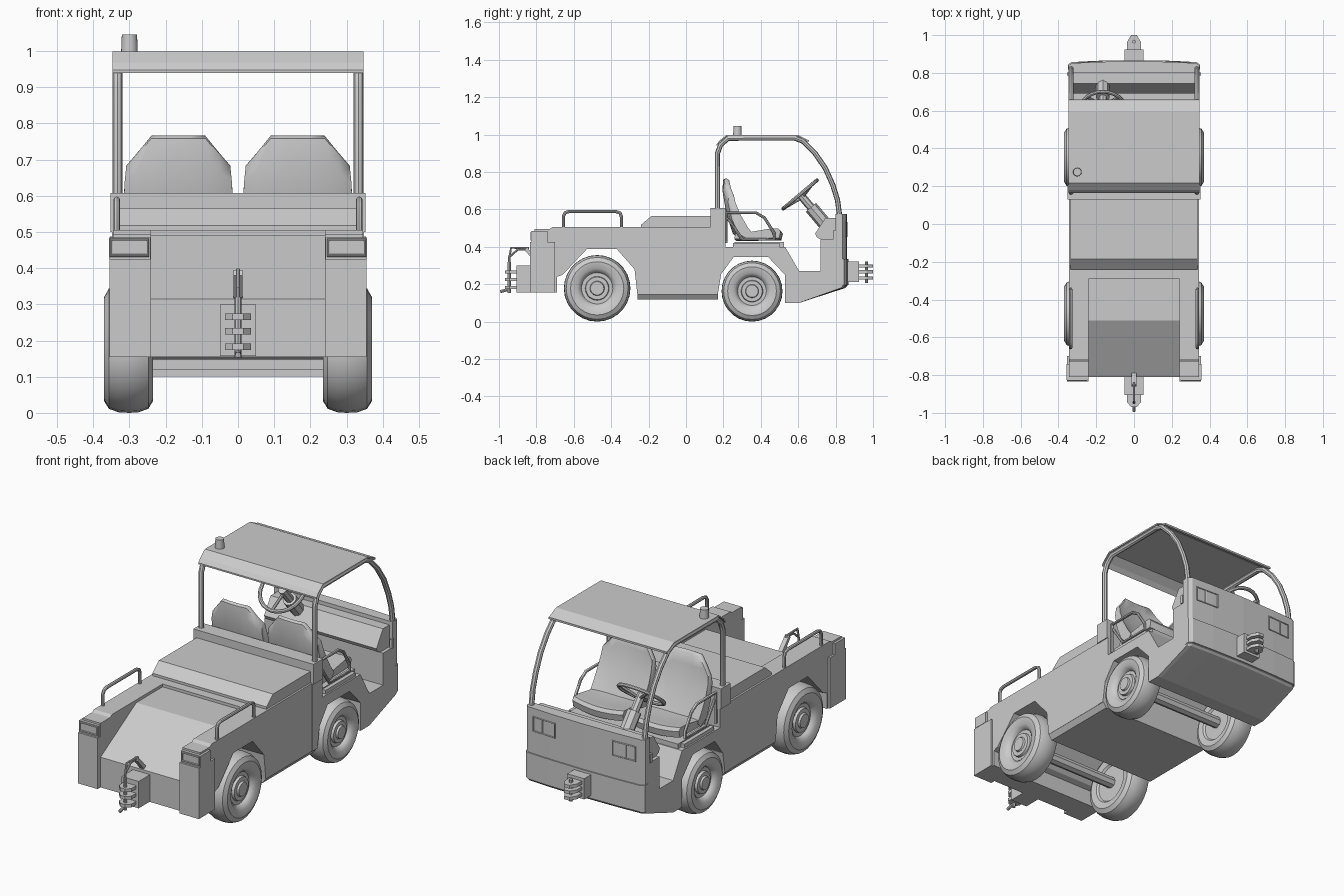
import bpy, bmesh
from math import radians, pi, sin, cos
from mathutils import Vector

if "Cube" in bpy.data.objects:
    bpy.data.objects.remove(bpy.data.objects["Cube"])


def mesh(name, bm, smooth=None):
    bmesh.ops.recalc_face_normals(bm, faces=bm.faces)
    me = bpy.data.meshes.new(name)
    bm.to_mesh(me)
    bm.free()
    ob = bpy.data.objects.new(name, me)
    bpy.context.collection.objects.link(ob)
    if smooth:
        shade(ob, smooth)
    return ob


def shade(ob, angle):
    bpy.ops.object.select_all(action='DESELECT')
    ob.select_set(True)
    bpy.context.view_layer.objects.active = ob
    bpy.ops.object.shade_smooth_by_angle(angle=radians(angle))


def loft(name, pts, xs, warp=None, smooth=None):
    """Extrude a (y, z) profile through x stations, optionally warping points."""
    bm = bmesh.new()
    rows = [[bm.verts.new(warp(x, y, z) if warp else (x, y, z)) for y, z in pts] for x in xs]
    for a, b in zip(rows, rows[1:]):
        for i in range(len(pts)):
            j = (i + 1) % len(pts)
            bm.faces.new((a[i], a[j], b[j], b[i]))
    bm.faces.new(rows[0])
    bm.faces.new(rows[-1])
    return mesh(name, bm, smooth)


def box(name, x, y, z, bevel=0):
    bm = bmesh.new()
    bmesh.ops.create_cube(bm, size=1)
    for v in bm.verts:
        v.co = [(r[0] + r[1]) / 2 + c * (r[1] - r[0]) for r, c in zip((x, y, z), v.co)]
    if bevel:
        bmesh.ops.bevel(bm, geom=bm.edges[:], offset=bevel, segments=2, affect='EDGES', profile=0.5)
    return mesh(name, bm)


def tube(name, pts, r, closed=False):
    cu = bpy.data.curves.new(name, 'CURVE')
    cu.dimensions = '3D'
    cu.bevel_depth, cu.bevel_resolution, cu.use_fill_caps = r, 2, True
    sp = cu.splines.new('POLY')
    sp.points.add(len(pts) - 1)
    for p, c in zip(sp.points, pts):
        p.co = (*c, 1)
    sp.use_cyclic_u = closed
    ob = bpy.data.objects.new(name, cu)
    bpy.context.collection.objects.link(ob)
    bpy.ops.object.select_all(action='DESELECT')
    ob.select_set(True)
    bpy.context.view_layer.objects.active = ob
    bpy.ops.object.convert(target='MESH')
    shade(bpy.context.object, 40)


def wheel(name, s, y, z, r):
    # lathe section: (radius, x) from inner side to stepped hub
    sec = [(0, .25), (r * .55, .25), (r * .6, .24), (r * .8, .235), (r * .93, .248), (r * .99, .275), (r, .30),
           (r * .99, .33), (r * .93, .357), (r * .8, .37), (r * .6, .366), (r * .5, .352), (r * .47, .34),
           (r * .36, .34), (r * .34, .353), (r * .22, .353), (r * .2, .363), (0, .363)]
    n = 28
    bm = bmesh.new()
    rings = [[bm.verts.new((s * x, y + q * sin(2 * pi * k / n), z - q * cos(2 * pi * k / n)))
              for k in range(n)] for q, x in sec]
    for a, b in zip(rings, rings[1:]):
        for k in range(n):
            bm.faces.new((a[k], a[(k + 1) % n], b[(k + 1) % n], b[k]))
    bmesh.ops.remove_doubles(bm, verts=bm.verts, dist=1e-5)
    mesh(name, bm, 35)


# Rear chassis: sloped middle and two raised sides sharing the wheel arch
arch = [(.13, .145), (-.26, .145), (-.275, .28), (-.37, .388), (-.53, .388), (-.66, .25), (-.69, .24), (-.69, .155)]
loft("rear_deck", [(.13, .505), *arch, (-.81, .155), (-.81, .315), (-.51, .49), (-.29, .49), (-.29, .505)], [-.24, .24])
side = [(.13, .505), *arch, (-.81, .155), (-.81, .495), (-.73, .495), (-.715, .505)]
for s in (1, -1):
    loft("rear_side", side, [s * .24, s * .345])
    box("rear_corner", sorted((s * .24, s * .355)), (-.835, -.70), (.155, .425))
    box("rear_lamp_housing", sorted((s * .242, s * .357)), (-.825, -.74), (.425, .485))
    x0, x1 = s * .25, s * .35
    tube("rear_lamp_frame", [(x0, -.826, .435), (x1, -.826, .435), (x1, -.826, .478), (x0, -.826, .478)], .005, True)

# Belly pan with chamfered sides
bm = bmesh.new()
lo, hi = ([bm.verts.new((sx * w, y, z)) for sx, y in ((-1, -.26), (1, -.26), (1, .17), (-1, .17))]
          for w, z in ((.325, .118), (.345, .146)))
for k in range(4):
    bm.faces.new((lo[k], lo[(k + 1) % 4], hi[(k + 1) % 4], hi[k]))
bm.faces.new(lo)
bm.faces.new(hi)
mesh("belly_pan", bm)

# Battery cover
loft("battery_cover", [(-.24, .5), (-.24, .518), (-.185, .565), (.14, .565), (.14, .5)], [-.335, .335])


# Cab tub with bowed nose panel
def bow(x, y, z):
    if y > .82:
        y += .012 - .1 * x * x - (.012 if abs(x) > .34 else 0)
    return x, y, z


loft("cab_tub", [(.13, .145), (.17, .145), (.188, .255), (.255, .345), (.44, .345), (.53, .25), (.53, .10),
                 (.605, .10), (.84, .18), (.85, .19), (.85, .575), (.80, .575), (.80, .44), (.72, .44), (.72, .27),
                 (.605, .27), (.53, .40), (.21, .40), (.21, .55), (.13, .55)],
     [-.348, -.33, -.2, 0, .2, .33, .348], bow)
loft("nose_bumper", [(.83, .19), (.856, .195), (.856, .335), (.83, .335)], [-.35, -.33, -.2, 0, .2, .33, .35], bow)
loft("dashboard", [(.70, .45), (.69, .47), (.745, .555), (.81, .555), (.81, .43), (.74, .43)], [-.33, .33])
box("seat_back_wall", (-.353, .353), (.13, .21), (.50, .607))
box("seat_platform", (-.32, .32), (.26, .525), (.395, .425))

# Seats
for s in (1, -1):
    def bucket(u, y, z, s=s):
        a = abs(u)
        h = 1 if a < .56 else 1 - .28 * (a - .55) / .45
        zz = .47 + (z - .47) * h
        return s * .165 + u * (.152 - .1 * max(0, zz - .6)), y + .03 * a ** 3, zz

    def pad(u, y, z, s=s):
        return s * .165 + u * .148, y - .012 * u * u, z + .012 * u * u
    us = [-1, -.8, -.55, -.25, 0, .25, .55, .8, 1]
    loft("seat_back", [(.30, .43), (.25, .47), (.215, .58), (.195, .70), (.198, .758), (.212, .766), (.226, .755),
                       (.235, .70), (.262, .61), (.295, .53), (.325, .47)], us, bucket, 50)
    loft("seat_cushion", [(.27, .43), (.28, .475), (.36, .468), (.46, .485), (.505, .487), (.518, .47), (.51, .435)],
         us, pad, 50)

# Wheels and axles
for y, z, r, n in ((-.475, .178, .178, "rear"), (.353, .163, .163, "front")):
    for s in (1, -1):
        wheel(n + "_wheel", s, y, z, r)
    tube(n + "_axle", [(-.26, y, z), (.26, y, z)], .03)

# Roof, beacon and roof frame
top = [(.163, .947), (.18, .968), (.218, .999), (.595, .999), (.655, .97)]
loft("roof", top + [(y, z - .008) for y, z in reversed(top)], [-.347, .347])
box("roof_front_lip", (-.347, .347), (.645, .658), (.962, .972))
bm = bmesh.new()
bmesh.ops.create_cone(bm, cap_ends=True, segments=20, radius1=.023, radius2=.021, depth=.05)
bmesh.ops.translate(bm, verts=bm.verts, vec=(-.30, .275, 1.021))
mesh("beacon", bm, 40)
for s in (1, -1):
    x = s * .333
    tube("roof_frame", [(x, y, z) for y, z in ((.168, .57), (.168, .90), (.185, .945), (.225, .98), (.58, .982),
                        (.625, .965), (.69, .90), (.745, .82), (.785, .73), (.81, .65), (.822, .56))], .014)
    x = s * .335
    tube("rear_handrail", [(x, y, z) for y, z in ((-.655, .50), (-.655, .565), (-.645, .583), (-.625, .589),
                           (-.375, .589), (-.352, .58), (-.345, .56), (-.345, .50))], .009)
    x = s * .325
    tube("hip_guard", [(x, y, z) for y, z in ((.215, .42), (.215, .582), (.375, .582), (.42, .555), (.47, .475),
                       (.472, .44), (.30, .44), (.225, .55))], .008)
    box("hip_guard_foot", sorted((s * .31, s * .34)), (.25, .50), (.40, .42))
    # Headlamp frames and side marker
    tube("headlamp_frame", [(s * a, .861 - .1 * a * a, z) for a, z in
                            ((.17, .455), (.30, .455), (.30, .53), (.17, .53))], .005, True)
    tube("headlamp_divider", [(s * .245, .855, .455), (s * .245, .855, .53)], .005)
    box("side_marker", sorted((s * .34, s * .354)), (.787, .803), (.44, .487))

# Steering wheel and column
c = Vector((-.165, .61, .68))
ex, ey, ez = Vector((1, 0, 0)), Vector((0, cos(.7), sin(.7))), Vector((0, -sin(.7), cos(.7)))
rim = [c + ex * .118 * cos(2 * pi * k / 24) + ey * .118 * sin(2 * pi * k / 24) for k in range(24)]
tube("steering_rim", rim, .010, True)
for k in (3, 9, 18):
    tube("steering_spoke", [c - ez * .02, rim[k]], .008)
tube("steering_column", [c + ez * .003, c - ez * .21], .022)
tube("column_cover", [c - ez * .09, c - ez * .21], .036)

# Tow hitches: bracket, jaw plates and pin
for s, y0, z0, z1, n in ((-1, .81, .157, .30, "rear"), (1, .85, .212, .322, "front")):
    box(n + "_hitch_bracket", (-.05, .05), sorted((s * y0, s * (.905 if s < 0 else .925))), (z0, z1))
    yb, ym, yt = (.90, .945, .968) if s < 0 else (.92, .965, 1.0)
    h = z1 - z0
    for f in (.12, .42, .70):
        bm = bmesh.new()
        vs = [bm.verts.new((x, s * y, z0 + h * f)) for x, y in
              ((-.036, yb), (.036, yb), (.036, ym), (.015, yt), (-.015, yt), (-.036, ym))]
        ex_ = bmesh.ops.extrude_face_region(bm, geom=[bm.faces.new(vs)])
        bmesh.ops.translate(bm, verts=[v for v in ex_['geom'] if isinstance(v, bmesh.types.BMVert)], vec=(0, 0, .017))
        mesh(n + "_hitch_jaw", bm)
    tube(n + "_hitch_pin", [(0, s * ym, z0 - .005), (0, s * ym, z1 + (.02 if s < 0 else 0))], .009)

# Rear pin release linkage
tube("hitch_tongue", [(0, -.94, .175), (0, -.975, .165), (0, -.993, .16)], .008)
tube("release_rod", [(0, -.945, .31), (0, -.945, .345), (0, -.90, .385), (0, -.84, .385)], .006)
tube("release_handle", [(0, -.945, .34), (0, -.935, .395), (0, -.84, .392)], .006)
loft("release_bracket", [(-.80, .31), (-.86, .38), (-.85, .395), (-.79, .33)], [-.012, .012])
